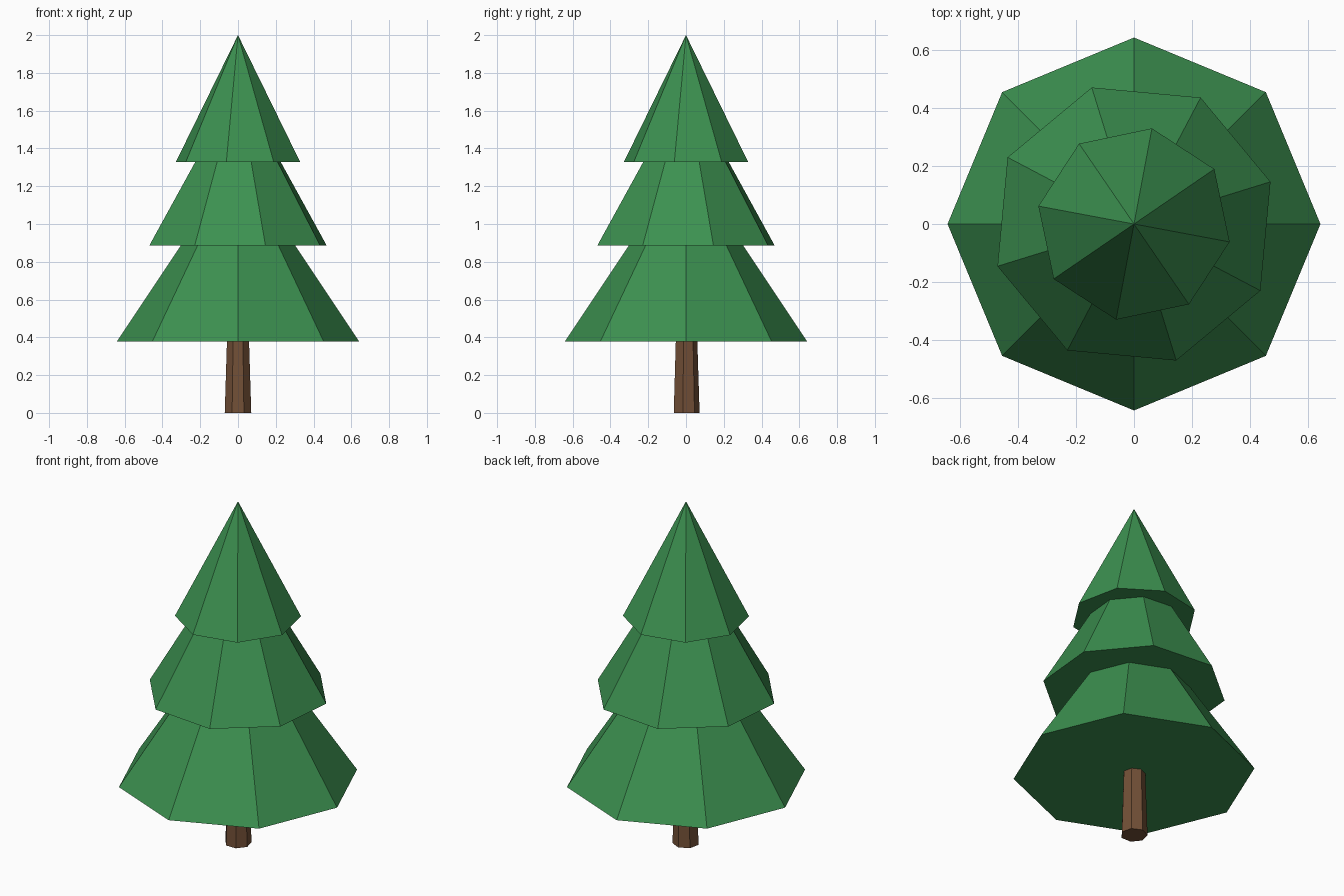
import bpy
import bmesh
import math

if "Cube" in bpy.data.objects:
    bpy.data.objects.remove(bpy.data.objects["Cube"])


def material(name, rgb):
    m = bpy.data.materials.new(name)
    m.diffuse_color = (*rgb, 1.0)
    m.use_nodes = True
    m.node_tree.nodes["Principled BSDF"].inputs["Base Color"].default_value = m.diffuse_color
    return m


def cone(name, sides, z0, z1, r0, r1, turn, mat):
    """Closed, flat-sided cone; the first corner sits at angle `turn`."""
    bm = bmesh.new()
    base = []
    top = []
    for i in range(sides):
        a = turn + math.tau * i / sides
        base.append(bm.verts.new((r0 * math.cos(a), r0 * math.sin(a), z0)))
        if r1 > 0:
            top.append(bm.verts.new((r1 * math.cos(a), r1 * math.sin(a), z1)))
    tip = None if r1 > 0 else bm.verts.new((0, 0, z1))
    for i in range(sides):
        j = (i + 1) % sides
        if tip:
            bm.faces.new((base[i], base[j], tip))
        else:
            bm.faces.new((base[i], base[j], top[j], top[i]))
    bm.faces.new(base[::-1])
    if not tip:
        bm.faces.new(top)
    mesh = bpy.data.meshes.new(name)
    bm.to_mesh(mesh)
    bm.free()
    mesh.materials.append(mat)
    obj = bpy.data.objects.new(name, mesh)
    bpy.context.collection.objects.link(obj)
    return obj


green = material("needle green", (0.045, 0.28, 0.08))
brown = material("bark brown", (0.17, 0.08, 0.038))

# Tapered seven-sided trunk
cone("trunk", 7, 0.0, 0.44, 0.072, 0.058, math.pi / 2, brown)

# Three eight-sided foliage tiers, each turned a little further
cone("lower_foliage", 8, 0.377, 1.34, 0.642, 0, 0.0, green)
cone("middle_foliage", 8, 0.885, 1.74, 0.492, 0, 0.3, green)
cone("upper_foliage", 8, 1.328, 2.0, 0.335, 0, 0.6, green)
